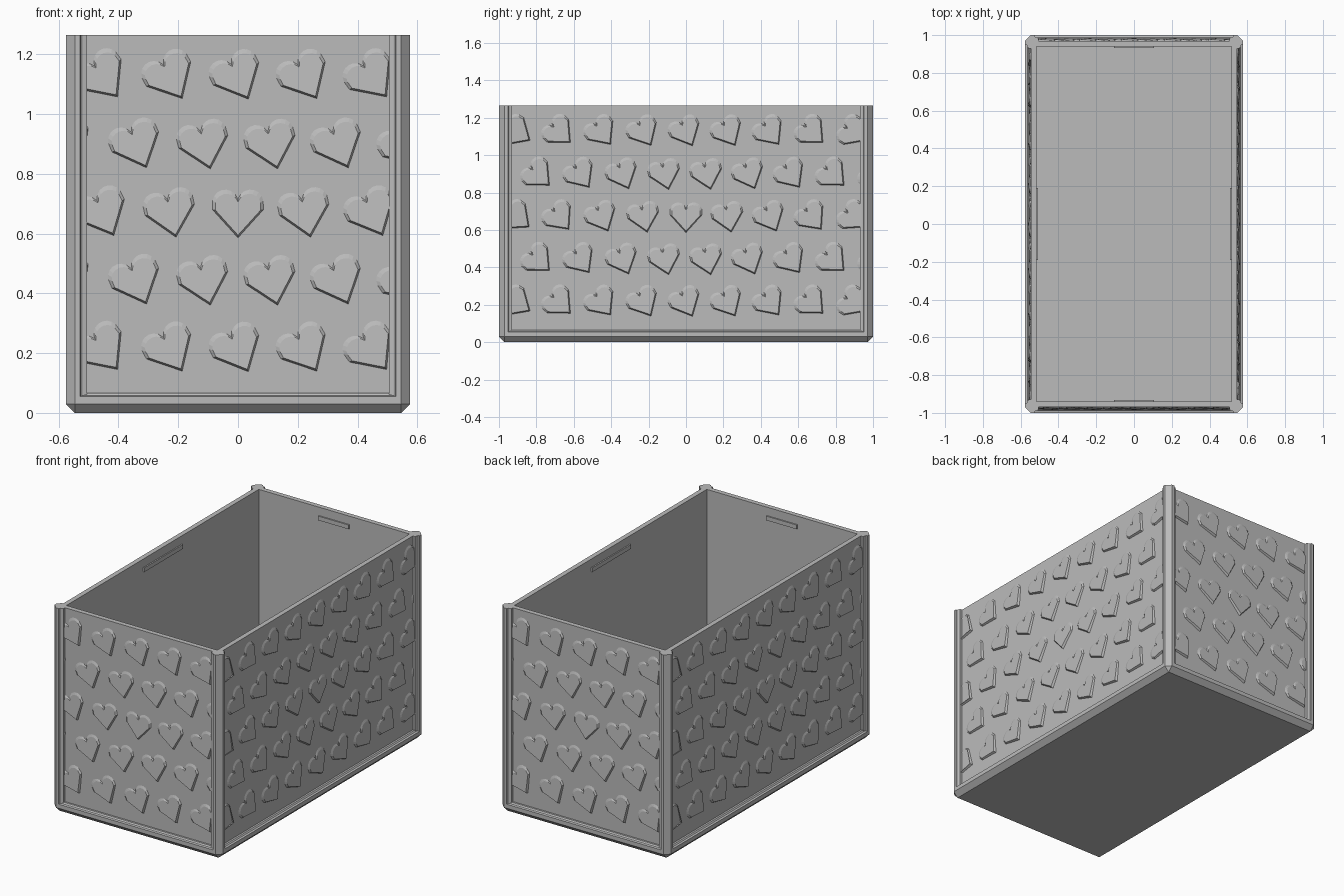
import bpy, bmesh, math
from mathutils import Matrix, Vector

cube = bpy.data.objects.get("Cube")
if cube:
    bpy.data.objects.remove(cube)

HX, HY, TOP = 0.576, 1.0, 1.265
WALL = 0.03          # depth of the panels behind the outer frame
CENTRE_Z = 0.665

grey = bpy.data.materials.new("plain grey")
grey.use_nodes = True
grey.diffuse_color = (0.5, 0.5, 0.5, 1)
grey.node_tree.nodes["Principled BSDF"].inputs["Base Color"].default_value = (0.5, 0.5, 0.5, 1)


def finish(bm, name, recalc=True):
    if recalc:
        bmesh.ops.recalc_face_normals(bm, faces=bm.faces)
    mesh = bpy.data.meshes.new(name)
    bm.to_mesh(mesh)
    bm.free()
    mesh.materials.append(grey)
    obj = bpy.data.objects.new(name, mesh)
    bpy.context.collection.objects.link(obj)
    return obj


def ring(bm, inset, chamfer, z):
    x, y, c = HX - inset, HY - inset, chamfer
    pts = [(x, y - c), (x - c, y), (c - x, y), (-x, y - c),
           (-x, c - y), (c - x, -y), (x - c, -y), (x, c - y)]
    return [bm.verts.new((px, py, z)) for px, py in pts]


# Open box: chamfered base, ledge, recessed walls and cavity in one loft
bm = bmesh.new()
rings = [ring(bm, *r) for r in (
    (WALL, 0, 0), (0, 0.03, 0.03), (0, 0.03, 0.055), (0.012, 0.018, 0.058),
    (0.018, 0.012, 0.066), (WALL, 0, 0.066), (WALL, 0, TOP),
    (0.06, 0, TOP), (0.06, 0, 0.06))]
for low, high in zip(rings, rings[1:]):
    for i in range(8):
        j = (i + 1) % 8
        bm.faces.new((low[i], low[j], high[j], high[i]))
bm.faces.new(rings[0])
bm.faces.new(rings[-1])
bmesh.ops.remove_doubles(bm, verts=bm.verts, dist=0.0001)
finish(bm, "box_shell")

# Corner posts: L-shaped profile with a chamfered outer edge and stepped lips
half = [(0.03, 0), (0.048, 0), (0.051, 0.008), (0.058, 0.012), (0.07, 0.015), (0.07, WALL)]
profile = half + [(WALL, WALL)] + [(b, a) for a, b in reversed(half)]
for side, sx in (("left", 1), ("right", -1)):
    for end, sy in (("front", -1), ("back", 1)):
        bm = bmesh.new()
        face = bm.faces.new([bm.verts.new((sx * (HX - a), sy * (HY - b), 0.03))
                             for a, b in profile])
        up = bmesh.ops.extrude_face_region(bm, geom=[face])["geom"]
        bmesh.ops.translate(bm, vec=(0, 0, TOP - 0.03),
                            verts=[v for v in up if isinstance(v, bmesh.types.BMVert)])
        finish(bm, f"{end}_{side}_corner_post")


def heart_outline():
    right = [(0, -0.08), (0.086, 0.015)]
    for k in range(1, 8):
        a = math.radians(-15 + k * 22)
        right.append((0.043 + 0.043 * math.cos(a), 0.042 + 0.043 * math.sin(a)))
    right.append((0, 0.052))
    return right + [(-u, v) for u, v in reversed(right[1:-1])]


OUTLINE = heart_outline()


def add_heart(bm, cu, cz, turn):
    # Tilted raised heart: steep lower edges, shallow upper ones
    spin = Matrix.Rotation(turn, 2)

    def place(u, v, h):
        p = spin @ Vector((u, v))
        return bm.verts.new((cu + p.x, -h, cz + p.y))

    outer = [place(u, v, -0.001) for u, v in OUTLINE]
    inner = []
    for u, v in OUTLINE:
        u, v = u * 0.88, v * (0.88 if v < 0.02 else 0.8)
        inner.append(place(u, v, 0.0095 - 0.07 * v))
    n = len(outer)
    for i in range(n):
        j = (i + 1) % n
        bm.faces.new((outer[i], outer[j], inner[j], inner[i]))
    bm.faces.new(inner)


def heart_panel(name, half_width, depth, angle):
    # Staggered grid of hearts that turn more the further they are from the middle
    bm = bmesh.new()
    step, row_step = 0.225, 0.228
    for row in range(-2, 3):
        for col in range(-5, 6):
            u = (col + 0.5 * (row % 2)) * step
            dz = row * row_step
            if abs(u) < half_width + 0.09:
                add_heart(bm, u, CENTRE_Z + dz, math.hypot(u, dz))
    for s in (-1, 1):
        bmesh.ops.bisect_plane(bm, geom=bm.verts[:] + bm.edges[:] + bm.faces[:],
                               plane_co=(s * half_width, 0, 0), plane_no=(s, 0, 0),
                               clear_outer=True)
    bm.transform(Matrix.Rotation(angle, 4, 'Z') @ Matrix.Translation((0, -depth, 0)))
    finish(bm, name, recalc=False)


def grip(name, length, depth, angle):
    # Small ridge just below the rim on the inside of a wall
    bm = bmesh.new()
    bmesh.ops.create_cube(bm, size=1, matrix=Matrix.Diagonal((length, 0.014, 0.026, 1)))
    bm.transform(Matrix.Rotation(angle, 4, 'Z') @ Matrix.Translation((0, -depth, 1.2)))
    finish(bm, name)


for k, side in enumerate(("front", "left", "back", "right")):
    long_side = k % 2
    out = HX if long_side else HY
    wide = HY if long_side else HX
    heart_panel(f"{side}_heart_relief", wide - 0.062, out - WALL, k * math.pi / 2)
    grip(f"{side}_inner_ridge", 0.38 if long_side else 0.21, out - 0.061, k * math.pi / 2)
